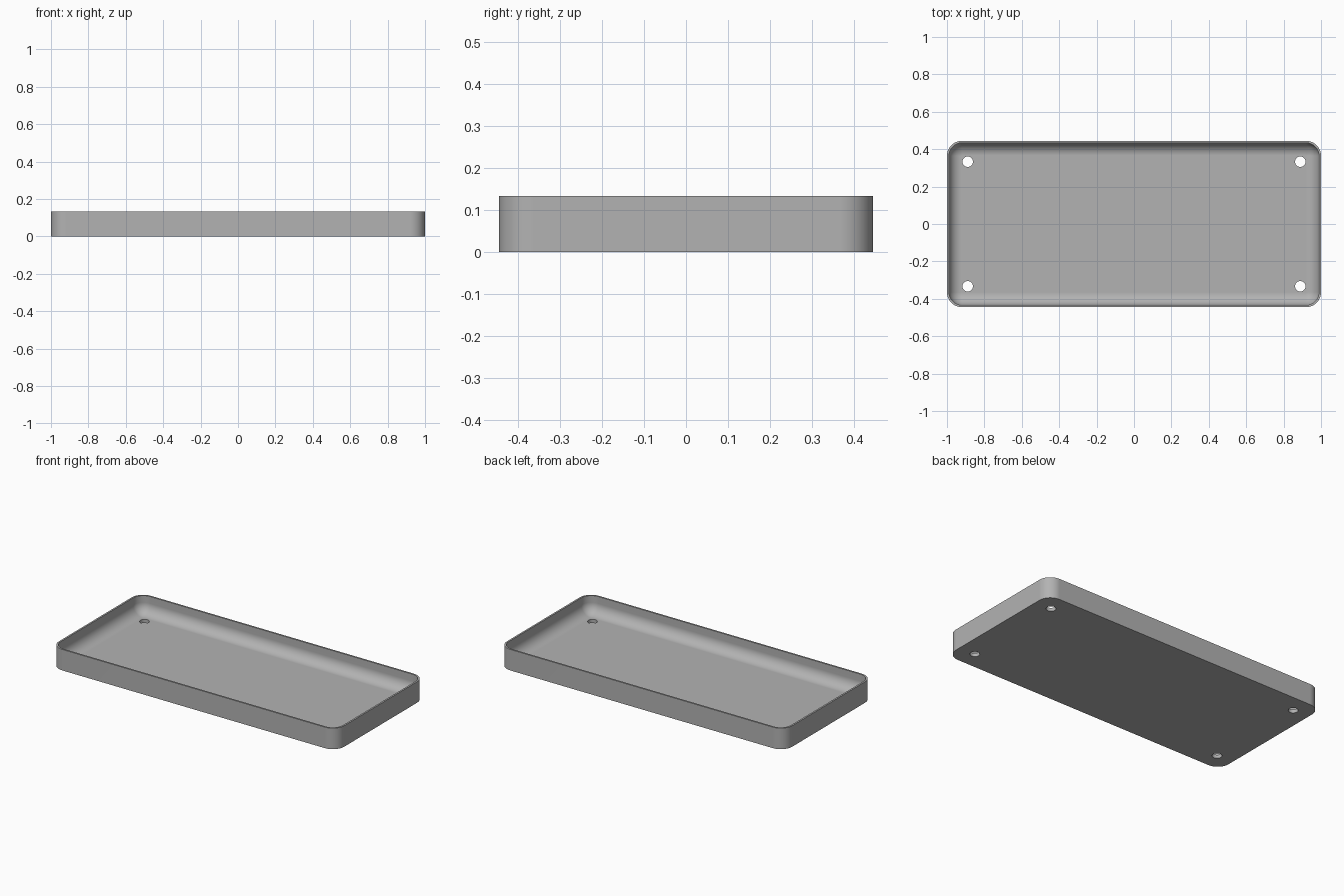
import bpy
import bmesh
from math import cos, sin, pi, radians

LENGTH, WIDTH, HEIGHT = 2.0, 0.889, 0.133
CORNER, WALL, FLOOR, FILLET = 0.08, 0.011, 0.022, 0.067
HOLE_X, HOLE_Y, HOLE_R = 0.889, 0.333, 0.028

cube = bpy.data.objects.get("Cube")
if cube:
    bpy.data.objects.remove(cube, do_unlink=True)

grey = bpy.data.materials.new("plain grey")
grey.use_nodes = True
colour = (0.45, 0.45, 0.45, 1)
grey.diffuse_color = colour
grey.node_tree.nodes["Principled BSDF"].inputs["Base Color"].default_value = colour


def rounded_loop(bm, inset, z, steps=10):
    """Rounded rectangle of vertices, moved in from the outer wall."""
    r = CORNER - inset
    cx, cy = LENGTH / 2 - CORNER, WIDTH / 2 - CORNER
    verts = []
    for quarter, (sx, sy) in enumerate([(1, 1), (-1, 1), (-1, -1), (1, -1)]):
        for i in range(steps + 1):
            a = (quarter + i / steps) * pi / 2
            verts.append(bm.verts.new((sx * cx + r * cos(a), sy * cy + r * sin(a), z)))
    return verts


# Tray section: outer wall, rim, inner wall, then fillet down to the floor
section = [(0, 0), (0, HEIGHT), (WALL, HEIGHT)]
for i in range(11):
    a = i / 10 * pi / 2
    section.append((WALL + FILLET * (1 - cos(a)), FLOOR + FILLET * (1 - sin(a))))

bm = bmesh.new()
loops = [rounded_loop(bm, inset, z) for inset, z in section]
for low, high in zip(loops, loops[1:]):
    for i in range(len(low)):
        j = (i + 1) % len(low)
        bm.faces.new((low[i], low[j], high[j], high[i]))
bm.faces.new(loops[0][::-1])
bm.faces.new(loops[-1])
bmesh.ops.recalc_face_normals(bm, faces=bm.faces)
mesh = bpy.data.meshes.new("tray")
bm.to_mesh(mesh)
bm.free()
mesh.materials.append(grey)
tray = bpy.data.objects.new("tray", mesh)
bpy.context.collection.objects.link(tray)

# Screw holes through the floor near each corner
bm = bmesh.new()
for sx in (-1, 1):
    for sy in (-1, 1):
        made = bmesh.ops.create_cone(bm, cap_ends=True, segments=32,
                                     radius1=HOLE_R, radius2=HOLE_R, depth=0.1)
        bmesh.ops.translate(bm, verts=made["verts"], vec=(sx * HOLE_X, sy * HOLE_Y, 0))
cut_mesh = bpy.data.meshes.new("hole_cutter")
bm.to_mesh(cut_mesh)
bm.free()
cut_mesh.materials.append(grey)
cutter = bpy.data.objects.new("hole_cutter", cut_mesh)
bpy.context.collection.objects.link(cutter)
cutter.hide_render = True

bpy.ops.object.select_all(action="DESELECT")
tray.select_set(True)
bpy.context.view_layer.objects.active = tray
holes = tray.modifiers.new("holes", "BOOLEAN")
holes.operation = "DIFFERENCE"
holes.solver = "EXACT"
holes.object = cutter
bpy.ops.object.modifier_apply(modifier=holes.name)
bpy.data.objects.remove(cutter, do_unlink=True)

# Smooth corners and fillet, crisp rim and hole edges, flat floor
bpy.ops.object.shade_smooth_by_angle(angle=radians(35))
weighted = tray.modifiers.new("weighted_normals", "WEIGHTED_NORMAL")
weighted.keep_sharp = True
